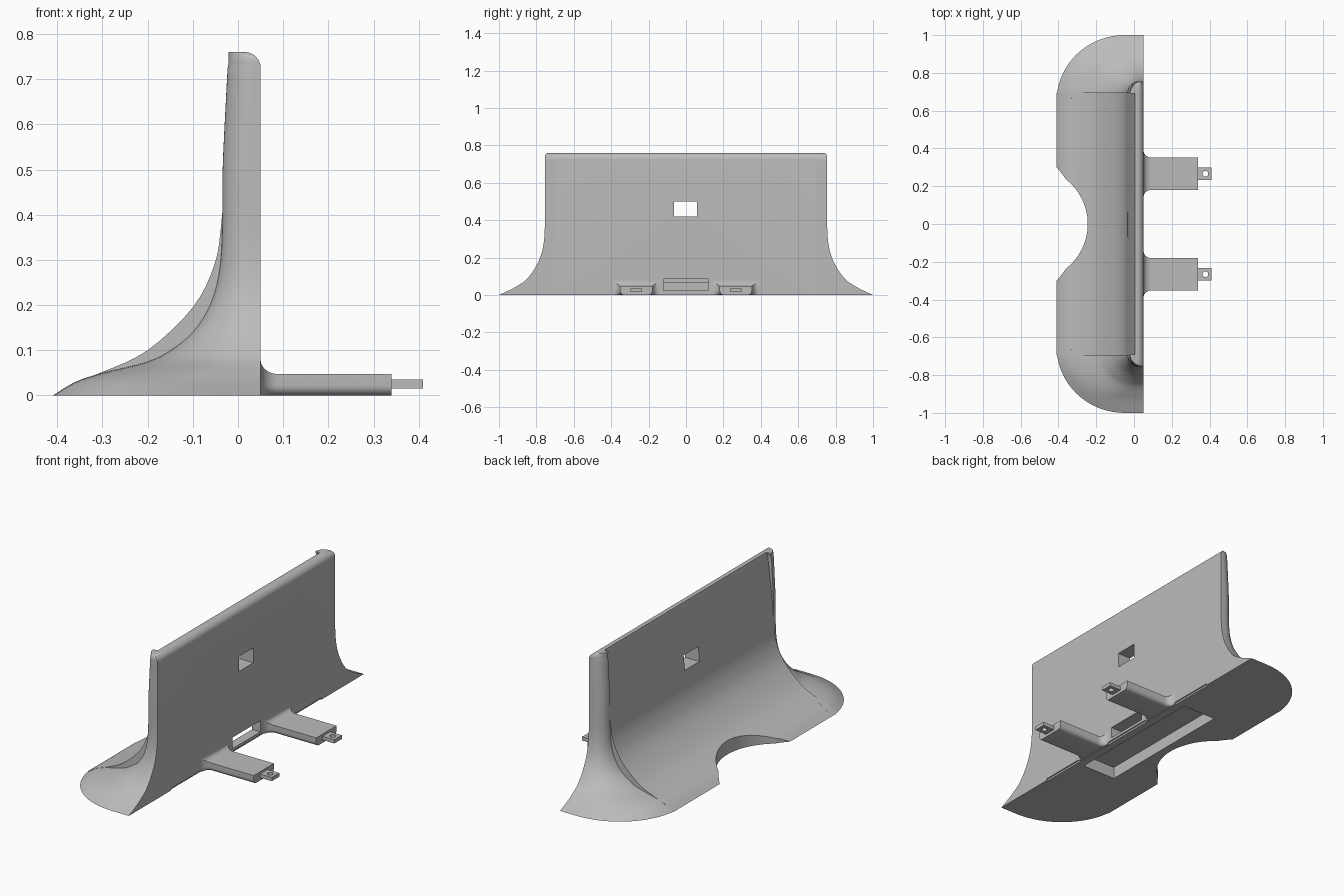
import bpy, bmesh, math
from mathutils import Vector

if "Cube" in bpy.data.objects:
    bpy.data.objects.remove(bpy.data.objects["Cube"])

grey = bpy.data.materials.new("plain_grey")
grey.use_nodes = True
grey.diffuse_color = (0.5, 0.5, 0.5, 1)
grey.node_tree.nodes["Principled BSDF"].inputs["Base Color"].default_value = (0.5, 0.5, 0.5, 1)


def loft(name, rings):
    """Closed solid through equal-length rings of points."""
    bm = bmesh.new()
    rows = [[bm.verts.new(p) for p in ring] for ring in rings]
    n = len(rows[0])
    for low, high in zip(rows, rows[1:]):
        for i in range(n):
            j = (i + 1) % n
            bm.faces.new((low[i], low[j], high[j], high[i]))
    bm.faces.new(rows[0])
    bm.faces.new(rows[-1])
    bmesh.ops.recalc_face_normals(bm, faces=bm.faces)
    mesh = bpy.data.meshes.new(name)
    bm.to_mesh(mesh)
    bm.free()
    obj = bpy.data.objects.new(name, mesh)
    bpy.context.collection.objects.link(obj)
    mesh.materials.append(grey)
    return obj


def box(name, x, y, z):
    return loft(name, [[(x[0], y[0], h), (x[1], y[0], h), (x[1], y[1], h), (x[0], y[1], h)] for h in z])


def upright(name, outline, z):
    return loft(name, [[(x, y, h) for x, y in outline] for h in z])


def carve(obj, cutters):
    """Subtract the cutters and bake the result."""
    for c in cutters:
        c.hide_render = True
        m = obj.modifiers.new("cut", 'BOOLEAN')
        m.operation, m.solver, m.object = 'DIFFERENCE', 'EXACT', c
    bpy.context.view_layer.update()
    graph = bpy.context.evaluated_depsgraph_get()
    mesh = bpy.data.meshes.new_from_object(obj.evaluated_get(graph))
    obj.modifiers.clear()
    obj.data = mesh
    for c in cutters:
        bpy.data.objects.remove(c)


def smooth(obj):
    bpy.ops.object.select_all(action='DESELECT')
    obj.select_set(True)
    bpy.context.view_layer.objects.active = obj
    bpy.ops.object.shade_smooth_by_angle(angle=math.radians(32))


def curve(points, steps=4):
    """Smooth curve running through the points."""
    pts = [Vector(p) for p in points]
    pts = [2 * pts[0] - pts[1]] + pts + [2 * pts[-1] - pts[-2]]
    out = []
    for a, b, c, d in zip(pts, pts[1:], pts[2:], pts[3:]):
        for k in range(steps):
            t = k / steps
            out.append(0.5 * (2 * b + (c - a) * t + (2 * a - 5 * b + 4 * c - d) * t ** 2
                              + (3 * b - a - 3 * c + d) * t ** 3))
    return out + [pts[-2]]


def arc(cx, cy, rx, ry, start, end, n):
    for k in range(n + 1):
        a = math.radians(start + (end - start) * k / n)
        yield cx + rx * math.cos(a), cy + ry * math.sin(a)


BACK, TOP, ROUND = 0.05, 0.76, 0.035

# scooped panel between the end posts
scoop = curve([(-0.41, 0), (-0.36, 0.03), (-0.3, 0.052), (-0.2, 0.1), (-0.1, 0.195),
               (-0.052, 0.29), (-0.037, 0.38), (-0.028, 0.5), (0, 0.74)])
profile = [tuple(p) for p in scoop] + [(0.004, TOP)]
profile += list(arc(BACK - ROUND, TOP - ROUND, ROUND, ROUND, 90, 0, 8)) + [(BACK, 0)]
panel = loft("scooped_panel", [[(x, y, z) for x, z in profile] for y in (-0.695, 0.695)])
notch = [(-0.5, 0.36), (-0.41, 0.3), (-0.38, 0.265)]
notch += list(arc(-0.545, 0, 0.3, 0.3, 52, -52, 28))
notch += [(x, -y) for x, y in notch[2::-1]]
carve(panel, [
    upright("notch_cutter", notch, (-0.1, 0.3)),
    box("window_cutter", (-0.2, 0.2), (-0.065, 0.06), (0.42, 0.5)),
    box("pocket_cutter", (-0.2, 0.0), (-0.4, 0.4), (-0.1, 0.065)),
    box("slot_cutter", (-0.03, 0.1), (-0.12, 0.12), (0.025, 0.085)),
    box("groove_cutter", (0.043, 0.1), (-0.64, 0.64), (-0.1, 0.01)),
])
smooth(panel)

# flared end posts: each row is height, front reach, half width, back
rows = [(*p, BACK) for p in curve([
    (0, -0.41, 1.0), (0.03, -0.36, 0.935), (0.05, -0.3, 0.9), (0.075, -0.2, 0.862),
    (0.1, -0.15, 0.838), (0.14, -0.1, 0.81), (0.2, -0.062, 0.78), (0.27, -0.042, 0.762),
    (0.36, -0.035, 0.755), (0.5, -0.034, 0.755), (0.65, -0.027, 0.755), (0.725, -0.023, 0.755)])]
for x, z in list(arc(BACK - ROUND, TOP - ROUND, ROUND, ROUND, 0, 90, 8))[1:]:
    drop = max(0, z - TOP + 0.02)
    rows.append((z, -0.021, 0.735 + math.sqrt(max(0, 0.0004 - drop ** 2)) * 0.999, x))
for side, label in ((1, "left"), (-1, "right")):
    rings = []
    for z, reach, width, back in rows:
        flare = max(0, (width - 0.755) / 0.245)
        ry = min(0.06 + 0.29 * flare, width - 0.69) if width < 0.755 else 0.06 + 0.29 * flare
        rx = min(0.06 + 0.3 * flare, back - reach - 0.002)
        ring = [(back, width - ry), (back, width)]
        ring += list(arc(reach + rx, width - ry, rx, ry, 90, 180, 16))
        rings.append([(x, side * y, z) for x, y in ring])
    smooth(loft("flared_post_" + label, rings))

# mounting arms with filleted roots and drilled tabs
for side, label in ((1, "left"), (-1, "right")):
    mid = side * 0.266
    stations = [(0.046, 0.04)]
    stations += [(x, 0.04 - y) for x, y in arc(0.09, 0, 0.04, 0.04, 180, 90, 8)]
    stations += [(0.34, 0)]
    rings = []
    for x, grow in stations:
        half, top, r = 0.086 + grow, 0.047 + grow * 0.8, 0.022
        ring = [(mid + half, top), (mid - half, top)]
        ring += list(arc(mid - half + r, r, r, r, 180, 270, 6))
        ring += list(arc(mid + half - r, r, r, r, 270, 360, 6))
        rings.append([(x, y, z) for y, z in ring])
    smooth(loft("arm_" + label, rings))
    tab = box("arm_tab_" + label, (0.335, 0.41), (mid - 0.032, mid + 0.032), (0.015, 0.035))
    carve(tab, [upright("hole_cutter", list(arc(0.378, mid, 0.015, 0.015, 0, 345, 23)), (-0.1, 0.1))])
    smooth(tab)
